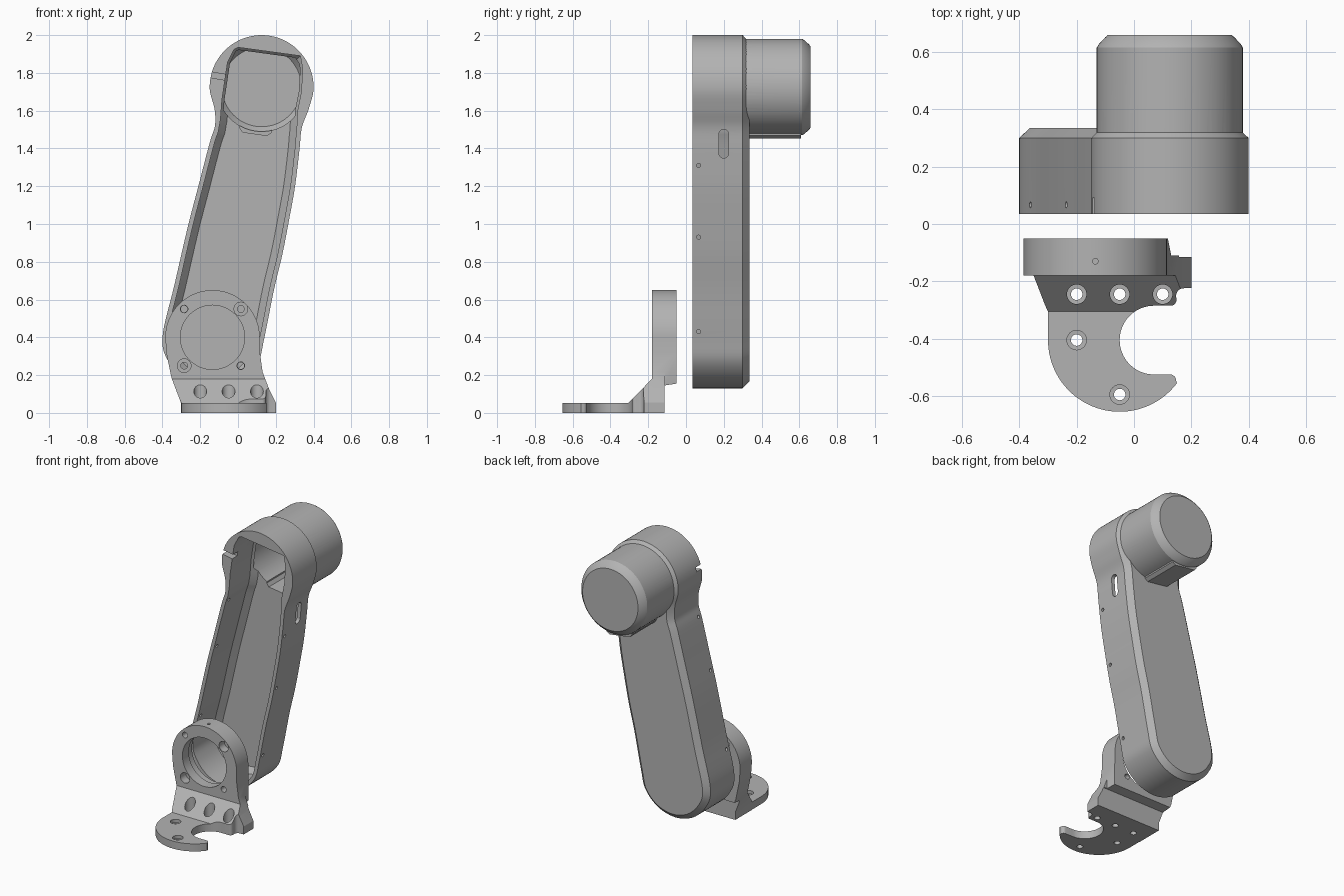
import bpy, bmesh
from math import sin, cos, radians, pi
from mathutils import Vector

cube = bpy.data.objects.get("Cube")
if cube:
    bpy.data.objects.remove(cube, do_unlink=True)

grey = bpy.data.materials.new("plain_grey")
grey.use_nodes = True
colour = (0.45, 0.45, 0.45, 1)
grey.diffuse_color = colour
grey.node_tree.nodes["Principled BSDF"].inputs["Base Color"].default_value = colour

PLACE = {"x": lambda u, v, t: (t, u, v),
         "y": lambda u, v, t: (u, t, v),
         "z": lambda u, v, t: (u, v, t)}


def loft(name, axis, sections):
    """Closed solid through (depth, outline) sections along an axis."""
    bm = bmesh.new()
    rings = [[bm.verts.new(PLACE[axis](p[0], p[1], t)) for p in pts] for t, pts in sections]
    n = len(rings[0])
    for a, b in zip(rings, rings[1:]):
        for i in range(n):
            j = (i + 1) % n
            bm.faces.new((a[i], a[j], b[j], b[i]))
    bm.faces.new(rings[0])
    bm.faces.new(rings[-1])
    bmesh.ops.recalc_face_normals(bm, faces=bm.faces)
    mesh = bpy.data.meshes.new(name)
    bm.to_mesh(mesh)
    bm.free()
    mesh.materials.append(grey)
    ob = bpy.data.objects.new(name, mesh)
    bpy.context.collection.objects.link(ob)
    return ob


def prism(name, axis, pts, start, end):
    return loft(name, axis, [(start, pts), (end, pts)])


def arc(centre, r, a0, a1, steps):
    angles = [radians(a0 + (a1 - a0) * i / steps) for i in range(steps + 1)]
    return [(centre[0] + r * cos(a), centre[1] + r * sin(a)) for a in angles]


def turned(name, axis, centre, profile, steps=72):
    """Round solid from (radius, depth) pairs."""
    return loft(name, axis, [(t, arc(centre, r, 0, 360, steps)[:-1]) for r, t in profile])


def spline(keys, steps=6):
    """Closed smooth curve through the key points."""
    pts, n = [], len(keys)
    k = [Vector(p) for p in keys]
    for i in range(n):
        a, b, c, d = k[i - 1], k[i], k[(i + 1) % n], k[(i + 2) % n]
        for s in range(steps):
            t = s / steps
            pts.append(b + (c - a) * t / 2 + (a * 2 - b * 5 + c * 4 - d) * t * t / 2
                       + (b * 3 - a - c * 3 + d) * t ** 3 / 2)
    return pts


def inset(pts, dist):
    """Shrink a counter-clockwise outline."""
    out, n = [], len(pts)
    for i in range(n):
        p = Vector(pts[i])
        e0 = (p - Vector(pts[i - 1])).normalized()
        e1 = (Vector(pts[(i + 1) % n]) - p).normalized()
        n0, n1 = Vector((-e0.y, e0.x)), Vector((-e1.y, e1.x))
        out.append(p + (n0 + n1) * dist / max(0.4, 1 + n0.dot(n1)))
    return out


def combine(target, tool, operation="DIFFERENCE"):
    mod = target.modifiers.new("combine", "BOOLEAN")
    mod.operation, mod.solver, mod.object = operation, "EXACT", tool
    bpy.context.view_layer.objects.active = target
    bpy.ops.object.modifier_apply(modifier=mod.name)
    bpy.data.objects.remove(tool, do_unlink=True)


def finish(ob):
    bpy.ops.object.select_all(action="DESELECT")
    ob.select_set(True)
    bpy.context.view_layer.objects.active = ob
    bpy.ops.object.shade_smooth_by_angle(angle=radians(22))


# Arm housing: curved outline with a chamfered back
LOWER, UPPER = (-0.13, 0.40), (0.125, 1.725)
outline = spline(arc(LOWER, 0.27, 180, 360, 6)
                 + [(0.19, 0.65), (0.235, 0.84), (0.27, 1.02), (0.302, 1.2), (0.325, 1.39), (0.338, 1.51)]
                 + arc(UPPER, 0.275, -25, 205, 10)
                 + [(-0.122, 1.52), (-0.15, 1.43), (-0.21, 1.2), (-0.267, 0.98), (-0.336, 0.68)])
housing = loft("arm_housing", "y",
               [(0.035, outline), (0.30, outline), (0.335, inset(outline, 0.037))])

# Motor cover and the cable boss beneath it
combine(housing, turned("motor", "y", UPPER,
        [(0.255, 0.2), (0.255, 0.615), (0.248, 0.627), (0.225, 0.652), (0.215, 0.66)]), "UNION")


def boss_outline(half, low, cut=0.02, high=-0.15):
    local = [(-half, high), (-half, low + cut), (cut - half, low),
             (half - cut, low), (half, low + cut), (half, high)]
    a = radians(-8)
    return [(UPPER[0] + u * cos(a) - v * sin(a), UPPER[1] + u * sin(a) + v * cos(a)) for u, v in local]


combine(housing, prism("boss", "y", boss_outline(0.1, -0.264), 0.25, 0.61), "UNION")

# Hollow interior: sides follow the outline, the top is a slanted opening
inner = inset(outline, 0.025)
high = [i for i, p in enumerate(inner) if p.y > 1.5]
top = [(0.315, 1.6), (0.335, 1.7), (0.342, 1.82), (0.33, 1.89), (0.0, 1.935),
       (-0.02, 1.925), (-0.055, 1.857), (-0.085, 1.656), (-0.093, 1.55)]
opening = inner[:high[0]] + top + inner[high[-1] + 1:]
combine(housing, loft("hollow", "y", [(0.0, opening), (0.265, opening), (0.305, inset(opening, 0.035))]))
combine(housing, turned("motor_bore", "y", UPPER, [(0.235, 0.28), (0.235, 0.6), (0.21, 0.63)]))
combine(housing, prism("boss_bore", "y", boss_outline(0.085, -0.25), 0.28, 0.59))

# Side slot, screw holes and notch
slot = arc((0.2, 1.475), 0.026, 0, 180, 12) + arc((0.2, 1.375), 0.026, 180, 360, 12)
combine(housing, prism("slot", "x", slot, 0.2, 0.5))
for z in (0.43, 0.93, 1.31):
    combine(housing, turned("hole", "x", (0.067, z), [(0.011, 0.0), (0.011, 0.5)], 16))
for z in (0.58, 1.1, 1.45):
    combine(housing, turned("hole", "x", (0.067, z), [(0.011, -0.5), (0.011, 0.0)], 16))
notch = [(-0.2, 1.785), (-0.06, 1.76), (-0.055, 1.79), (-0.2, 1.815)]
combine(housing, prism("notch", "y", notch, 0.0, 0.09))
finish(housing)

# Mounting bracket: front, side and plan outlines intersected
RING = (-0.135, 0.40)
front = ([(-0.302, 0), (0.2, 0), (0.2, 0.055), (0.167, 0.12), (0.13, 0.217), (0.116, 0.32)]
         + arc(RING, 0.25, 0, 180, 48) + [(-0.378, 0.31), (-0.352, 0.185), (-0.302, 0.053)])
side = [(-0.05, 0.7), (-0.18, 0.7), (-0.18, 0.18), (-0.305, 0.053), (-0.7, 0.053),
        (-0.7, -0.01), (-0.115, -0.01), (-0.115, 0.145), (-0.05, 0.155)]
plan = ([(0.12, 0), (-0.42, 0), (-0.42, -0.18), (-0.36, -0.181), (-0.3, -0.305)]
        + arc((-0.05, -0.405), 0.25, 180, 323, 40)
        + arc((0.126, -0.546), 0.021, 0, 90, 6)
        + arc((0.07, -0.405), 0.12, 270, 90, 32)
        + arc((0.128, -0.265), 0.02, -90, 0, 6)
        + arc((0.173, -0.25), 0.026, 180, 100, 6)
        + [(0.2, -0.223), (0.2, -0.11), (0.13, -0.11), (0.118, -0.05)])
bracket = prism("mounting_bracket", "y", front, -0.8, 0.1)
combine(bracket, prism("side_form", "x", side, -0.6, 0.6), "INTERSECT")
combine(bracket, prism("plan_form", "z", plan, -0.1, 0.9), "INTERSECT")

# Bearing bore with a wider seat at the back
combine(bracket, turned("bore", "y", RING, [(0.17, -0.3), (0.17, 0.0)]))
combine(bracket, turned("seat", "y", RING, [(0.187, -0.11), (0.187, 0.0)]))

# Ring screw holes, alternating large and small
for sx in (-1, 1):
    for sz in (-1, 1):
        r = 0.036 if sx == sz else 0.02
        spot = (RING[0] + 0.15 * sx, RING[1] + 0.15 * sz)
        combine(bracket, turned("screw", "y", spot, [(r, -0.3), (r, -0.12)], 32))
        combine(bracket, turned("screw", "y", spot, [(0.018, -0.15), (0.018, 0.0)], 32))
combine(bracket, turned("oil_hole", "z", (RING[0], -0.13), [(0.01, 0.5), (0.01, 0.7)], 16))

# Counterbored base holes
for spot in ((-0.2, -0.245), (-0.05, -0.245), (0.1, -0.245), (-0.2, -0.405), (-0.05, -0.595)):
    combine(bracket, turned("bolt", "z", spot,
            [(0.02, -0.05), (0.02, 0.03), (0.034, 0.031), (0.034, 0.3)], 32))
finish(bracket)
